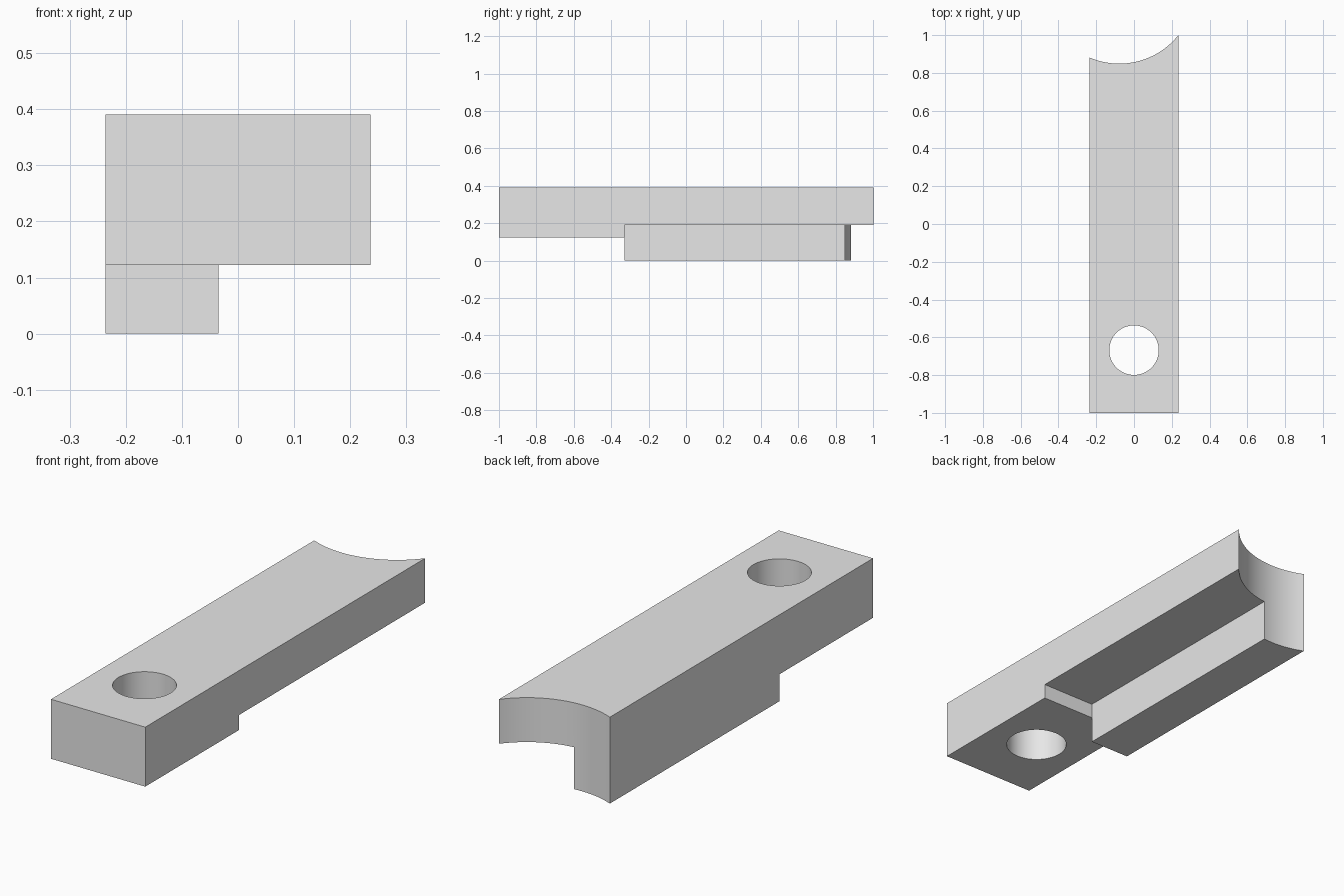
import bpy
from math import radians

if "Cube" in bpy.data.objects:
    bpy.data.objects.remove(bpy.data.objects["Cube"], do_unlink=True)

HALF_W, TOP = 0.236, 0.391
STEP_Y, HEAD_Z, DECK_Z = -0.33, 0.122, 0.19
RAIL_X = -0.035

grey = bpy.data.materials.new("plain_grey")
grey.use_nodes = True
color = (0.8, 0.8, 0.8, 1)
grey.diffuse_color = color
grey.node_tree.nodes["Principled BSDF"].inputs["Base Color"].default_value = color


def finish(name):
    obj = bpy.context.object
    obj.name = name
    obj.data.materials.append(grey)
    return obj


def box(name, low, high):
    center = [(a + b) / 2 for a, b in zip(low, high)]
    bpy.ops.mesh.primitive_cube_add(size=1, location=center)
    obj = finish(name)
    obj.scale = [b - a for a, b in zip(low, high)]
    bpy.ops.object.transform_apply(location=True, rotation=False, scale=True)
    return obj


def cylinder(name, x, y, radius, sides):
    bpy.ops.mesh.primitive_cylinder_add(vertices=sides, radius=radius, depth=2,
                                        location=(x, y, 0))
    return finish(name)


# Solid bar, trimmed below into a thick head, a thinner deck and a side rail
bar = box("clamp_bar", (-HALF_W, -1, 0), (HALF_W, 1.1, TOP))
cutters = [
    box("head_underside_cutter", (-1, -2, -1), (1, STEP_Y, HEAD_Z)),
    box("deck_underside_cutter", (RAIL_X, STEP_Y, -1), (1, 2, DECK_Z)),
    # Concave end and bolt hole
    cylinder("concave_end_cutter", -0.078, 1.249, 0.4, 128),
    cylinder("bolt_hole_cutter", 0, -0.668, 0.131, 64),
]

bpy.context.view_layer.objects.active = bar
for cutter in cutters:
    cutter.hide_render = True
    mod = bar.modifiers.new(cutter.name, "BOOLEAN")
    mod.operation = "DIFFERENCE"
    mod.solver = "EXACT"
    mod.object = cutter
    bpy.ops.object.modifier_apply(modifier=mod.name)
    bpy.data.objects.remove(cutter, do_unlink=True)

# One material slot, with smooth curved walls and sharp edges
while len(bar.data.materials) > 1:
    bar.data.materials.pop()
for face in bar.data.polygons:
    face.material_index = 0
bpy.ops.object.select_all(action="DESELECT")
bar.select_set(True)
bpy.context.view_layer.objects.active = bar
bpy.ops.object.shade_smooth_by_angle(angle=radians(30))
